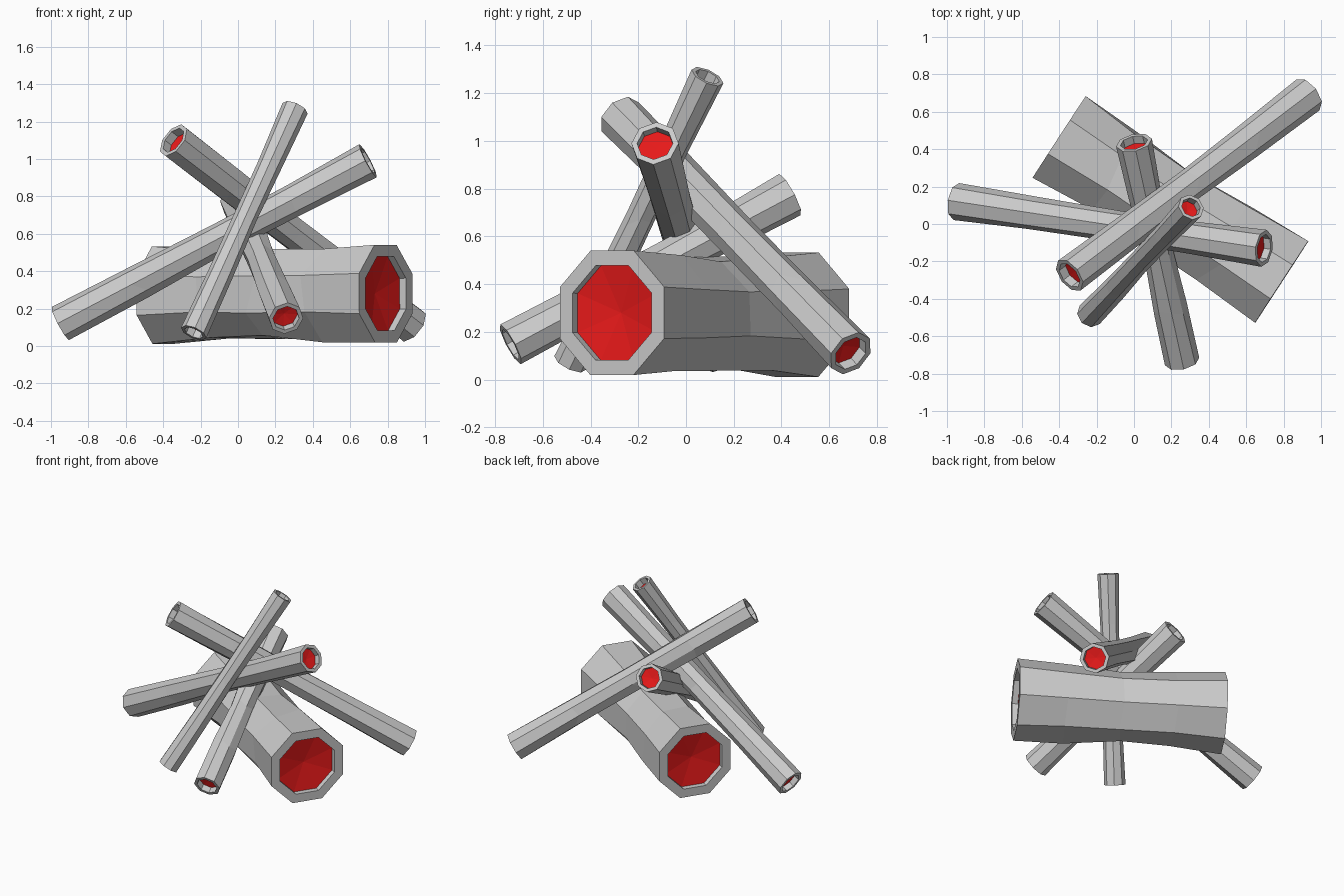
import bpy, math, random
from mathutils import Vector

if "Cube" in bpy.data.objects:
    bpy.data.objects.remove(bpy.data.objects["Cube"])

random.seed(4)
SIDES = 8
red = bpy.data.materials.new("red_core")
red.diffuse_color = (0.8, 0.01, 0.01, 1)
red.use_nodes = True
red.node_tree.nodes["Principled BSDF"].inputs["Base Color"].default_value = red.diffuse_color


def make_object(name, verts, faces, material=None):
    mesh = bpy.data.meshes.new(name)
    mesh.from_pydata(verts, [], faces)
    if material:
        mesh.materials.append(material)
    obj = bpy.data.objects.new(name, mesh)
    bpy.context.collection.objects.link(obj)


def log(name, start, end, radii, rim, depth, dish, roll=0.0, lift=0.0):
    """Octagonal log with a waist, rimmed hollow ends and dished red cores."""
    a, b = Vector(start), Vector(end)
    length = (b - a).length
    axis = (b - a).normalized()
    u = axis.cross(Vector((0, 0, 1))).normalized()
    v = axis.cross(u)

    def ring(dist, r, wobble=0.0):
        centre = a + axis * dist
        pts = []
        for i in range(SIDES):
            t = 2 * math.pi * i / SIDES + math.radians(roll)
            k = r * (1 + random.uniform(-wobble, wobble))
            slide = random.uniform(-wobble, wobble) * length * 0.4
            pts.append(centre + axis * slide + (u * math.cos(t) + v * math.sin(t)) * k)
        return pts

    r0, r1 = radii[0], radii[-1]
    n = len(radii) - 1
    # Hollow end, rim, outer bark, rim, hollow end
    rings = [ring(depth, r0 * rim), ring(0, r0 * rim), ring(0, r0)]
    for i in range(1, n):
        pts = ring(length * i / n, radii[i], 0.06)
        rings.append([p + Vector((0, 0, lift)) for p in pts])
    rings += [ring(length, r1), ring(length, r1 * rim), ring(length - depth, r1 * rim)]

    faces = []
    for k in range(len(rings) - 1):
        for i in range(SIDES):
            j = (i + 1) % SIDES
            p, q = k * SIDES, (k + 1) * SIDES
            faces.append((p + i, p + j, q + j, q + i))
    make_object(name, [p for r in rings for p in r], faces)

    # Red cores at both ends
    verts = rings[0] + [a + axis * (depth + dish)] + rings[-1] + [b - axis * (depth + dish)]
    faces = []
    for i in range(SIDES):
        j = (i + 1) % SIDES
        faces.append((SIDES, j, i))
        o = SIDES + 1
        faces.append((o + SIDES, o + i, o + j))
    make_object(name + "_cores", verts, faces, red)


# Thick log lying on the ground
log("thick_log", (-0.40, 0.465, 0.272), (0.79, -0.31, 0.28),
    (0.282, 0.255, 0.25, 0.265, 0.282), 0.76, 0.04, 0.03, roll=22.5)

# Thin logs leaning over it
log("long_leaning_log", (-0.345, -0.275, 1.10), (0.93, 0.69, 0.11),
    (0.1, 0.095, 0.088, 0.094, 0.103), 0.76, 0.05, 0.01)
log("cross_log", (-0.95, 0.12, 0.12), (0.695, -0.13, 0.99),
    (0.1, 0.092, 0.085, 0.088, 0.1), 0.76, 0.04, 0.01)
log("upright_log", (-0.237, -0.485, 0.07), (0.305, 0.09, 1.27),
    (0.073, 0.068, 0.062, 0.066, 0.073), 0.74, 0.045, 0.01)
log("front_log", (0.257, -0.735, 0.148), (0.0, 0.435, 0.775),
    (0.094, 0.088, 0.08, 0.088, 0.098), 0.76, 0.045, 0.01)
